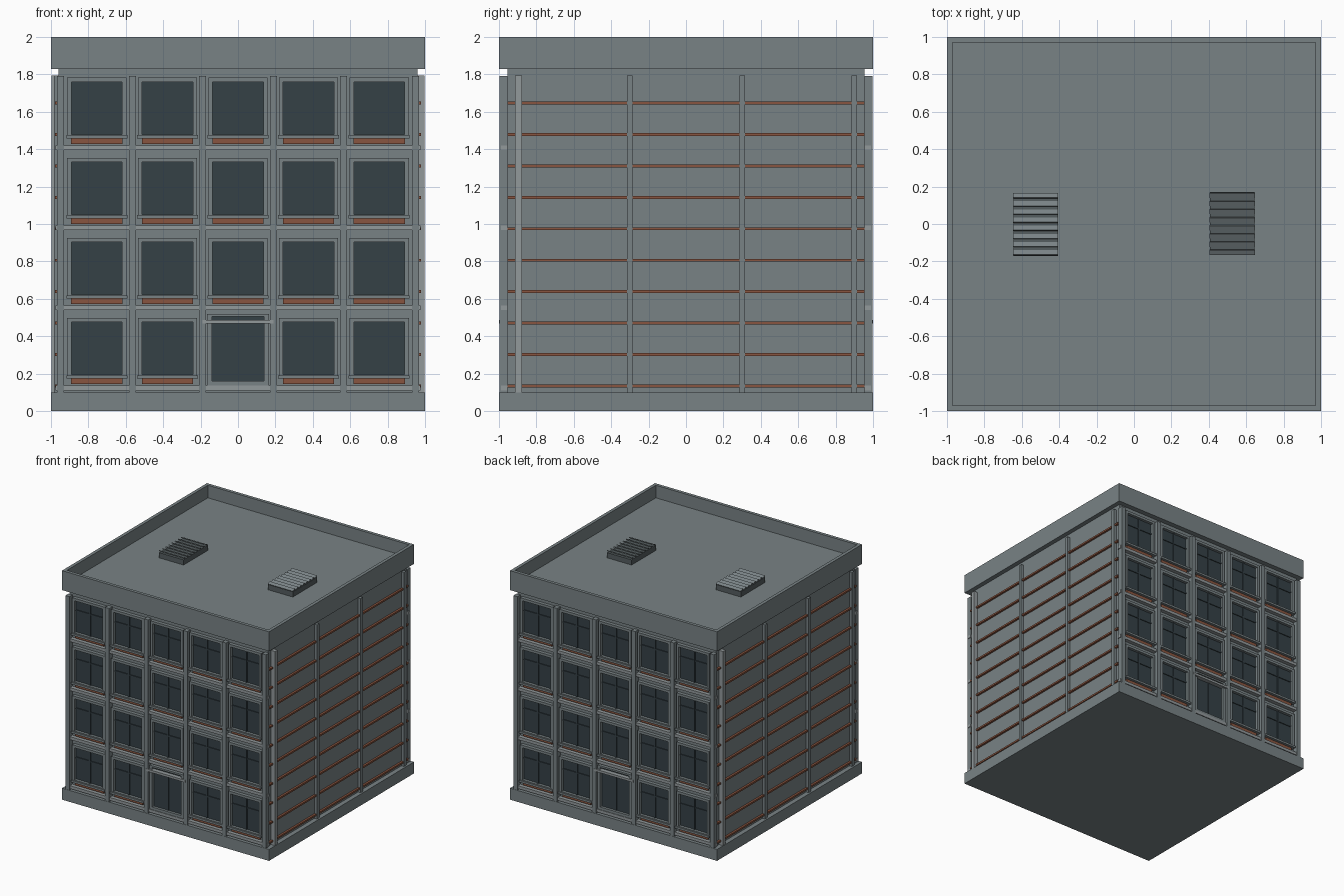
import bpy, bmesh
from mathutils import Matrix, Vector

if "Cube" in bpy.data.objects:
    bpy.data.objects.remove(bpy.data.objects["Cube"])


def material(name, rgb):
    m = bpy.data.materials.new(name)
    m.diffuse_color = (*rgb, 1)
    m.use_nodes = True
    m.node_tree.nodes["Principled BSDF"].inputs["Base Color"].default_value = m.diffuse_color
    return m


WALL = material("wall_grey", (0.19, 0.225, 0.235))
TRIM = material("trim_grey", (0.29, 0.32, 0.33))
GLASS = material("dark_glass", (0.035, 0.052, 0.062))
ACCENT = material("terracotta", (0.25, 0.09, 0.05))
VENT = material("vent_grey", (0.09, 0.11, 0.115))


def part(name, boxes, mat, twin=False):
    """One object from boxes (x0,x1,y0,y1,z0,z1[,tilt]); twin repeats it turned 180 degrees."""
    bm = bmesh.new()
    for b in boxes:
        lo, hi = Vector(b[0:6:2]), Vector(b[1:6:2])
        m = Matrix.Translation((lo + hi) / 2)
        if len(b) > 6:
            m = m @ Matrix.Rotation(b[6], 4, 'X')
        bmesh.ops.create_cube(bm, size=1, matrix=m @ Matrix.Diagonal((*(hi - lo), 1)))
    me = bpy.data.meshes.new(name)
    bm.to_mesh(me)
    bm.free()
    me.materials.append(mat)
    for i in range(2 if twin else 1):
        ob = bpy.data.objects.new(name if i == 0 else name + "_opposite", me)
        ob.rotation_euler.z = i * 3.14159265
        bpy.context.collection.objects.link(ob)
    return ob


def ring(x0, x1, z0, z1, t, y0, y1):
    """Four bars around an opening."""
    return [(x0, x0 + t, y0, y1, z0, z1), (x1 - t, x1, y0, y1, z0, z1),
            (x0 + t, x1 - t, y0, y1, z0, z0 + t), (x0 + t, x1 - t, y0, y1, z1 - t, z1)]


# Main masses
part("base_plinth", [(-1, 1, -1, 1, 0, 0.1)], WALL)
part("main_walls", [(-0.96, 0.96, -0.955, 0.955, 0.1, 1.83)], WALL)

# Roof slab with recessed parapet
bm = bmesh.new()
bmesh.ops.create_cube(bm, size=1, matrix=Matrix.Translation((0, 0, 1.915)) @ Matrix.Diagonal((2, 2, 0.17, 1)))
top = max(bm.faces, key=lambda f: f.calc_center_median().z)
bmesh.ops.inset_region(bm, faces=[top], thickness=0.04)
well = bmesh.ops.extrude_discrete_faces(bm, faces=[top])["faces"][0]
bmesh.ops.translate(bm, verts=well.verts, vec=(0, 0, -0.11))
me = bpy.data.meshes.new("roof_parapet")
bm.to_mesh(me)
bm.free()
me.materials.append(WALL)
bpy.context.collection.objects.link(bpy.data.objects.new("roof_parapet", me))

# Window facade, front and back
columns = (-0.755, -0.3775, 0, 0.3775, 0.755)
floors = [0.123 + 0.428 * i for i in range(4)]
frames, sills, panes, bars, panels = [], [], [], [], []
for i, z in enumerate(floors):
    for x in columns:
        if i == 0 and x == 0:
            continue
        frames += ring(x - 0.158, x + 0.158, z + 0.05, z + 0.375, 0.022, -0.985, -0.955)
        sills.append((x - 0.163, x + 0.163, -0.995, -0.955, z + 0.05, z + 0.068))
        panes.append((x - 0.137, x + 0.137, -0.96, -0.95, z + 0.07, z + 0.355))
        bars += [(x - 0.007, x + 0.007, -0.968, -0.955, z + 0.072, z + 0.353),
                 (x - 0.136, x + 0.136, -0.967, -0.955, z + 0.255, z + 0.267)]
        panels.append((x - 0.137, x + 0.137, -0.972, -0.955, z + 0.022, z + 0.05))
part("window_frames", frames, WALL, True)
part("window_sills", sills, WALL, True)
part("window_glass", panes, GLASS, True)
part("window_bars", bars, GLASS, True)
part("window_panels", panels, ACCENT, True)
part("facade_pilasters", [(s * x - 0.019, s * x + 0.019, -0.998, -0.955, 0.1, 1.79)
                          for x in (0.19, 0.565, 0.95) for s in (-1, 1)], WALL, True)
part("floor_bands", [(-0.975, 0.975, -0.99, -0.955, z - 0.012, z + 0.014) for z in floors], TRIM, True)

# Entrance
part("door_frame", [(-0.165, -0.14, -0.985, -0.955, 0.135, 0.51), (0.14, 0.165, -0.985, -0.955, 0.135, 0.51),
                    (-0.165, 0.165, -0.985, -0.955, 0.505, 0.52),
                    (-0.14, 0.14, -0.985, -0.955, 0.135, 0.16)], WALL, True)
part("door_glass", [(-0.14, 0.14, -0.962, -0.95, 0.16, 0.506)], GLASS, True)
part("door_mullion", [(-0.005, 0.005, -0.968, -0.955, 0.16, 0.47)], GLASS, True)
part("door_canopy", [(-0.19, 0.19, -1, -0.955, 0.467, 0.487)], TRIM, True)

# Side walls: thin coloured courses, posts and a downpipe
part("side_courses", [(0.955, 0.978, -0.955, 0.955, 0.127 + 0.168 * i, 0.142 + 0.168 * i)
                      for i in range(10)], ACCENT, True)
part("side_posts", [(0.955, 0.985, y - 0.015, y + 0.015, 0.1, 1.795) for y in (-0.3, 0.3, 0.9)], WALL, True)
part("side_downpipe", [(0.955, 0.998, -0.915, -0.878, 0.1, 1.795)], TRIM, True)

# Roof vents with tilted slats
part("roof_vent_box", [(0.407, 0.645, -0.165, 0.17, 1.885, 1.935)], VENT, True)
part("roof_vent_slats", [(0.405, 0.647, -0.165 + 0.0435 * i, -0.137 + 0.0435 * i, 1.94, 1.948, 0.5)
                         for i in range(8)], WALL, True)
